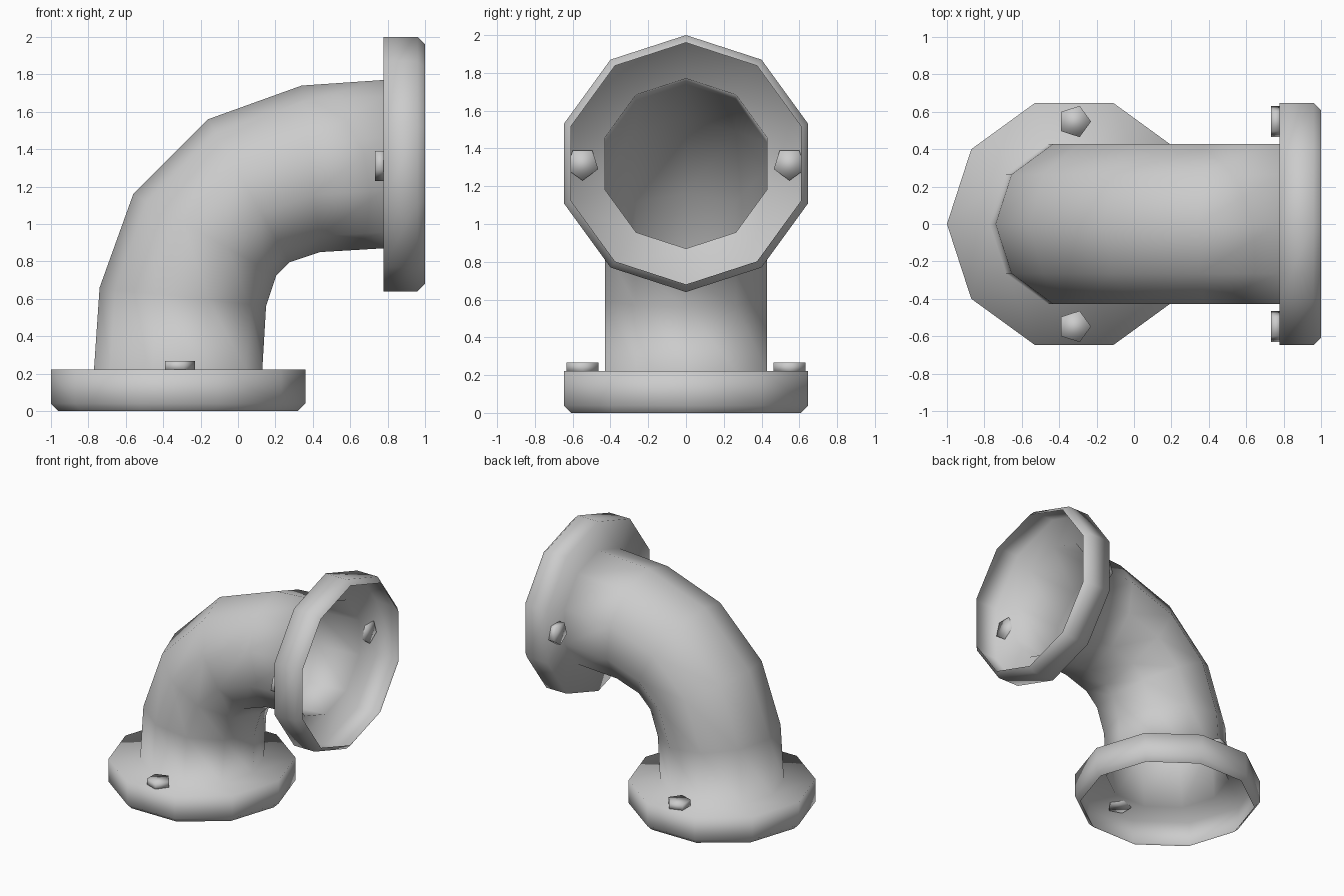
import bpy, bmesh, math

if "Cube" in bpy.data.objects:
    bpy.data.objects.remove(bpy.data.objects["Cube"])

SIDES = 10


def flip(p):
    """Reflect an (x, z) point across the elbow's diagonal symmetry plane."""
    return (1 - p[1], 1 - p[0])


def finish(bm, name, recalc=False):
    if recalc:
        bmesh.ops.recalc_face_normals(bm, faces=bm.faces)
    mesh = bpy.data.meshes.new(name)
    bm.to_mesh(mesh)
    bm.free()
    for p in mesh.polygons:
        p.use_smooth = True
    obj = bpy.data.objects.new(name, mesh)
    bpy.context.collection.objects.link(obj)
    return obj


# Pipe elbow with open cup flanges: (outer point, inner point, half width) per ring
half = [
    ((-0.96, 0.0), (0.32, 0.0), 0.64),
    ((-1.0, 0.04), (0.36, 0.04), 0.68),
    ((-1.0, 0.222), (0.36, 0.222), 0.68),
    ((-0.77, 0.222), (0.13, 0.222), 0.45),
    ((-0.74, 0.66), (0.15, 0.56), 0.45),
    ((-0.56, 1.16), (0.205, 0.725), 0.45),
]
rings = half + [(flip(o), flip(i), r) for o, i, r in reversed(half)]

bm = bmesh.new()
loops = []
for (ox, oz), (ix, iz), r in rings:
    loop = []
    for k in range(SIDES):
        a = 2 * math.pi * k / SIDES
        c = math.cos(a) / 2
        loop.append(bm.verts.new(((ox + ix) / 2 + (ox - ix) * c,
                                  r * math.sin(a),
                                  (oz + iz) / 2 + (oz - iz) * c)))
    loops.append(loop)
for lo, hi in zip(loops, loops[1:]):
    for k in range(SIDES):
        n = (k + 1) % SIDES
        bm.faces.new((lo[k], hi[k], hi[n], lo[n]))
finish(bm, "pipe_elbow")


# Five-sided bolts, two on each flange
def bolt(name, y, flipped):
    bm = bmesh.new()
    levels = []
    for z in (0.212, 0.268):
        level = []
        for k in range(5):
            a = 2 * math.pi * k / 5
            p = (-0.318 + 0.088 * math.cos(a), z)
            if flipped:
                p = flip(p)
            level.append(bm.verts.new((p[0], y + 0.088 * math.sin(a), p[1])))
        levels.append(level)
        bm.faces.new(level)
    for k in range(5):
        n = (k + 1) % 5
        bm.faces.new((levels[0][k], levels[0][n], levels[1][n], levels[1][k]))
    finish(bm, name, recalc=True)


for side, y in (("front", -0.548), ("back", 0.548)):
    bolt("base_bolt_" + side, y, False)
    bolt("outlet_bolt_" + side, y, True)
